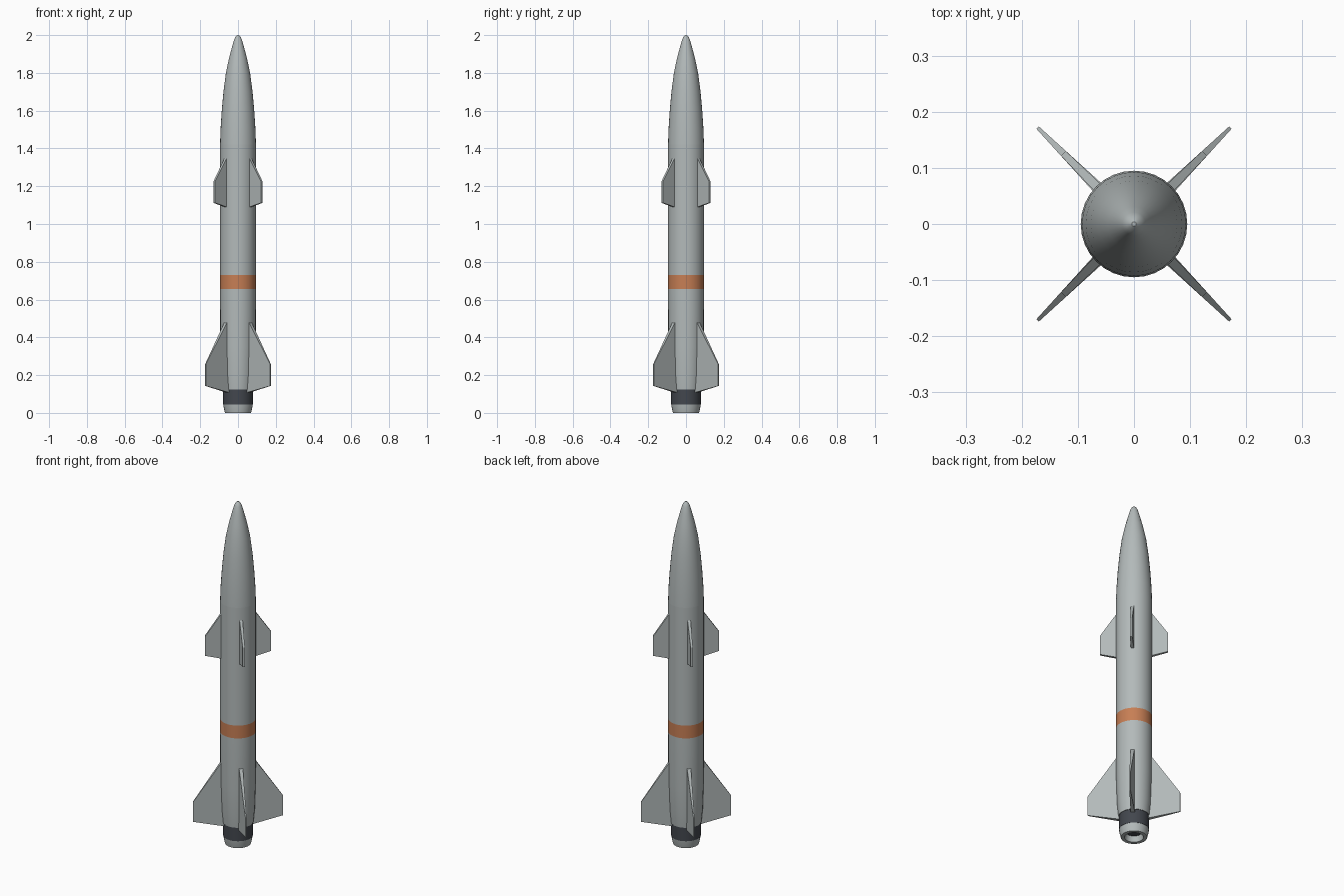
import bpy
import bmesh
import math
from mathutils import Matrix

cube = bpy.data.objects.get("Cube")
if cube:
    bpy.data.objects.remove(cube)


def material(name, rgb):
    m = bpy.data.materials.new(name)
    m.use_nodes = True
    color = (*rgb, 1)
    m.diffuse_color = color
    m.node_tree.nodes["Principled BSDF"].inputs["Base Color"].default_value = color
    return m


GREY = material("light grey paint", (0.45, 0.49, 0.49))
ORANGE = material("orange paint", (0.57, 0.21, 0.09))
DARK = material("dark metal", (0.055, 0.062, 0.075))


def finish(name, bm, mats, smooth=True):
    bmesh.ops.recalc_face_normals(bm, faces=bm.faces)
    mesh = bpy.data.meshes.new(name)
    bm.to_mesh(mesh)
    bm.free()
    for m in mats:
        mesh.materials.append(m)
    ob = bpy.data.objects.new(name, mesh)
    bpy.context.collection.objects.link(ob)
    if smooth:
        bpy.ops.object.select_all(action="DESELECT")
        ob.select_set(True)
        bpy.context.view_layer.objects.active = ob
        bpy.ops.object.shade_smooth_by_angle(angle=math.radians(30))
    return ob


def lathe(name, profile, mats, rule=None, sides=32):
    """Revolve (radius, height) points about z and cap both ends."""
    bm = bmesh.new()
    rings = []
    for r, z in profile:
        rings.append([bm.verts.new((r * math.cos(a), r * math.sin(a), z))
                      for a in (2 * math.pi * i / sides for i in range(sides))])
    for low, high in zip(rings, rings[1:]):
        for i in range(sides):
            j = (i + 1) % sides
            bm.faces.new((low[i], low[j], high[j], high[i]))
    bm.faces.new(rings[0])
    bm.faces.new(rings[-1])
    if rule:
        for f in bm.faces:
            f.material_index = rule(f.calc_center_median().z)
    return finish(name, bm, mats)


def fin(name, outline, root_thick, tip_thick, angle):
    """Tapered plate: outline is (radius, height), thickness shrinks outward."""
    bm = bmesh.new()
    r0 = min(r for r, z in outline)
    r1 = max(r for r, z in outline)
    sides = []
    for s in (-0.5, 0.5):
        ring = []
        for r, z in outline:
            t = root_thick + (tip_thick - root_thick) * (r - r0) / (r1 - r0)
            ring.append(bm.verts.new((r, s * t, z)))
        bm.faces.new(ring)
        sides.append(ring)
    n = len(outline)
    for i in range(n):
        j = (i + 1) % n
        bm.faces.new((sides[0][i], sides[0][j], sides[1][j], sides[1][i]))
    bm.transform(Matrix.Rotation(angle, 4, "Z"))
    return finish(name, bm, [GREY], smooth=False)


# Fuselage with painted band and tapered tail
lathe("fuselage",
      [(0.082, 0.125), (0.089, 0.2), (0.094, 0.36), (0.095, 0.655),
       (0.095, 0.73), (0.095, 1.42)],
      [GREY, ORANGE], lambda z: int(0.655 < z < 0.73))

# Rounded, pointed nose
lathe("nose_cone",
      [(0.095, 1.42), (0.0925, 1.5), (0.086, 1.6), (0.077, 1.7), (0.064, 1.8),
       (0.047, 1.88), (0.031, 1.94), (0.021, 1.975), (0.013, 1.992), (0.004, 2.0)],
      [GREY])

# Dark collar and hollow exhaust nozzle
lathe("engine_collar", [(0.079, 0.045), (0.079, 0.13)], [DARK])
lathe("exhaust_nozzle",
      [(0.04, 0.05), (0.05, 0.0), (0.069, 0.0), (0.075, 0.025), (0.078, 0.047)],
      [GREY, DARK], None)
lathe("nozzle_throat", [(0.039, 0.03), (0.039, 0.05)], [DARK])

# Four forward fins and four tail fins on the diagonals
FORWARD = [(0.085, 1.36), (0.178, 1.225), (0.178, 1.112), (0.085, 1.088)]
TAIL = [(0.078, 0.5), (0.243, 0.258), (0.243, 0.143), (0.078, 0.108)]
for k, place in enumerate(("back_left", "back_right", "front_right", "front_left")):
    turn = math.radians(45 + 90 * k)
    fin("forward_fin_" + place, FORWARD, 0.017, 0.012, turn)
    fin("tail_fin_" + place, TAIL, 0.022, 0.006, turn)
